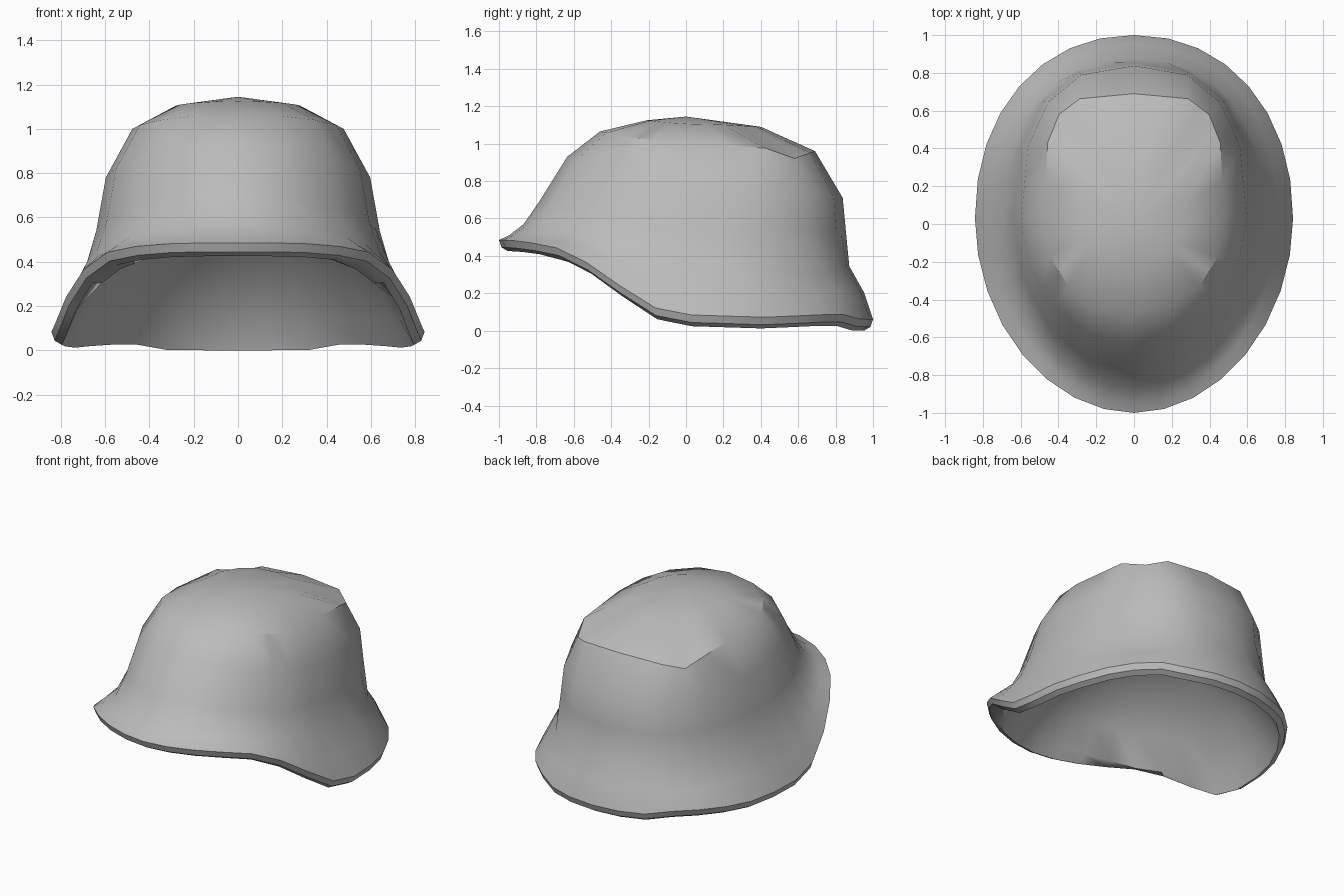
import bpy, bmesh, math

if "Cube" in bpy.data.objects:
    bpy.data.objects.remove(bpy.data.objects["Cube"])

SEG = 32   # stations around the shell
YC = 0.03  # centre of every ring

# Height of the rim's upper edge along y
RIM = [(-1.0, .485), (-.95, .485), (-.75, .46), (-.63, .425), (-.5, .345), (-.24, .16),
       (-.12, .10), (0, .085), (.43, .072), (.83, .09), (.93, .062), (1.0, .06)]


def rim_z(y):
    y = max(-1.0, min(1.0, y))
    for (a, za), (b, zb) in zip(RIM, RIM[1:]):
        if y <= b:
            return za + (zb - za) * (y - a) / (b - a)
    return RIM[-1][1]


def spow(v, p):
    return 0 if abs(v) < 1e-6 else math.copysign(abs(v) ** p, v)


def ring(front, back, width, zf=None, zs=0, zb=0, nf=2.0, nb=2.0, dip=0,
         inset=0, drop=0, tilt=1.4, coarse=True):
    """Egg-shaped loop; without zf it follows the rim height."""
    pts = []
    for i in range(SEG):
        t = 2 * math.pi * i / SEG
        s, c = math.sin(t), -math.cos(t)      # starts at the front (-y)
        n = nf if c < 0 else nb
        sx, cy = spow(s, 2 / n), spow(c, 2 / n)
        depth = (YC - front) if c < 0 else (back - YC)
        if zf is None:
            z = rim_z(YC + cy * depth)
        else:
            z = zs + ((zf if c < 0 else zb) - zs) * abs(c) ** tilt
            if c > 0:
                z -= dip * math.sin(2 * t) ** 4
        pts.append((sx * (width - inset), YC + cy * (depth - inset), z - drop))
    if coarse and zf is not None:             # straight between every second station
        for i in range(1, SEG, 2):
            a, b = pts[i - 1], pts[(i + 1) % SEG]
            pts[i] = tuple((p + q) / 2 for p, q in zip(a, b))
    return pts


# Outer loops above the rim, from the flare to the crown
BODY = [dict(front=-.868, back=.873, width=.69, zf=.57, zs=.37, zb=.345, nb=2.3, dip=.06, tilt=1.0, coarse=False),
        dict(front=-.785, back=.855, width=.64, zf=.69, zs=.54, zb=.53, nb=2.4, tilt=1.2),
        dict(front=-.635, back=.838, width=.597, zf=.93, zs=.78, zb=.71, nb=2.55),
        dict(front=-.46, back=.69, width=.477, zf=1.065, zs=1.0, zb=.96, nf=2.2, nb=3.8, dip=.055),
        dict(front=-.21, back=.40, width=.28, zf=1.125, zs=1.105, zb=1.09, nb=2.4)]
EDGE = dict(front=-1.0, back=1.0, width=.842, nf=1.95, nb=2.12)

# Lining: a lower, rounder dome inside the shell
LINING = [dict(front=-.89, back=.925, width=.755, zf=.50, zs=.15, zb=.12),
          dict(front=-.73, back=.76, width=.635, zf=.62, zs=.38, zb=.36),
          dict(front=-.48, back=.50, width=.43, zf=.72, zs=.59, zb=.58),
          dict(front=-.22, back=.26, width=.22, zf=.765, zs=.72, zb=.72)]

lip = ring(**EDGE)
flare = ring(**BODY[0])
# Bulging loop between the rim and the flare
spread = ring(front=-.945, back=.953, width=.767, nf=1.95, nb=2.18)
spread = [(x, y, l[2] + (f[2] - l[2]) * (.3 if y < -.7 else .5))
          for (x, y, _), l, f in zip(spread, lip, flare)]

loops = [ring(**b) for b in reversed(BODY)] + [spread, lip]   # outer shell
loops += [ring(**EDGE, inset=.014, drop=.04),                 # rim band
          ring(**EDGE, inset=.048, drop=.06)]
loops += [ring(**b) for b in LINING]

bm = bmesh.new()
rows = [[bm.verts.new(p) for p in l] for l in loops]
for a, b in zip(rows, rows[1:]):
    for i in range(SEG):
        j = (i + 1) % SEG
        bm.faces.new((a[i], b[i], b[j], a[j]))

# Close the crown outside and inside
top = bm.verts.new((0, .0, 1.145))
under = bm.verts.new((0, .03, .775))
for i in range(SEG):
    j = (i + 1) % SEG
    bm.faces.new((top, rows[0][i], rows[0][j]))
    bm.faces.new((under, rows[-1][j], rows[-1][i]))
bmesh.ops.recalc_face_normals(bm, faces=bm.faces)
low = min(v.co.z for v in bm.verts)
bmesh.ops.translate(bm, verts=bm.verts, vec=(0, 0, -low))

mesh = bpy.data.meshes.new("helmet_shell")
bm.to_mesh(mesh)
bm.free()
shell = bpy.data.objects.new("helmet_shell", mesh)
bpy.context.collection.objects.link(shell)

grey = bpy.data.materials.new("plain_grey")
grey.diffuse_color = (.5, .5, .5, 1)
grey.use_nodes = True
grey.node_tree.nodes["Principled BSDF"].inputs["Base Color"].default_value = grey.diffuse_color
mesh.materials.append(grey)

bpy.context.view_layer.objects.active = shell
shell.select_set(True)
bpy.ops.object.shade_smooth_by_angle(angle=math.radians(35))
